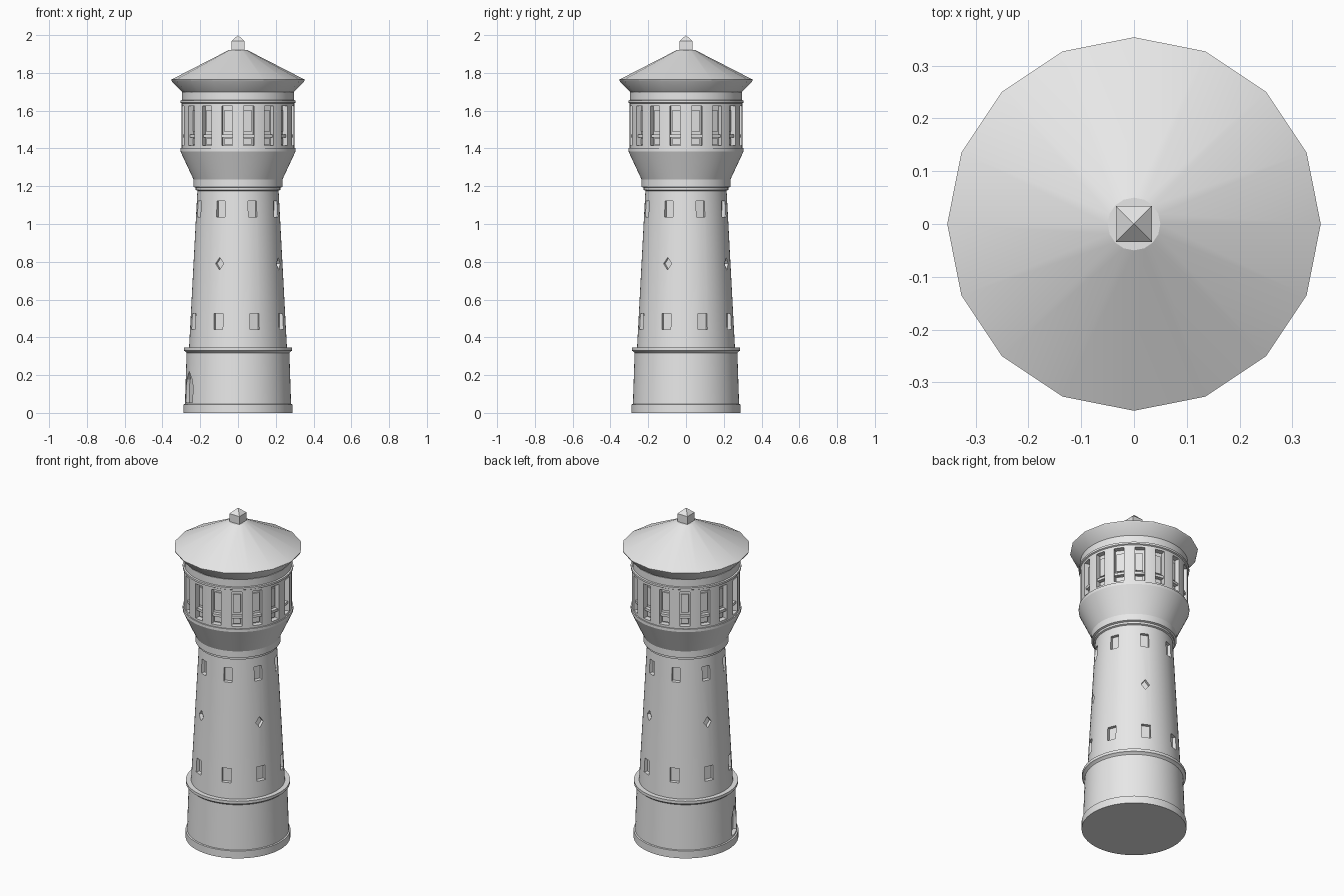
import bpy, bmesh, math
from mathutils import Vector

if "Cube" in bpy.data.objects:
    bpy.data.objects.remove(bpy.data.objects["Cube"])

stone = bpy.data.materials.new("grey stone")
stone.diffuse_color = (0.8, 0.8, 0.8, 1)
stone.use_nodes = True
stone.node_tree.nodes["Principled BSDF"].inputs["Base Color"].default_value = stone.diffuse_color


def make_object(name, bm, smooth=True):
    bmesh.ops.recalc_face_normals(bm, faces=bm.faces)
    mesh = bpy.data.meshes.new(name)
    bm.to_mesh(mesh)
    bm.free()
    mesh.materials.append(stone)
    ob = bpy.data.objects.new(name, mesh)
    bpy.context.collection.objects.link(ob)
    if smooth:
        shade(ob)
    return ob


def shade(ob):
    bpy.ops.object.select_all(action='DESELECT')
    ob.select_set(True)
    bpy.context.view_layer.objects.active = ob
    bpy.ops.object.shade_smooth_by_angle(angle=math.radians(20))


def revolve(profile, sides):
    """Closed solid of revolution from (radius, z) points."""
    bm = bmesh.new()
    rings = []
    for r, z in profile:
        rings.append([bm.verts.new((r * math.cos(math.tau * i / sides),
                                    r * math.sin(math.tau * i / sides), z))
                      for i in range(sides)])
    for a, b in zip(rings, rings[1:]):
        for i in range(sides):
            j = (i + 1) % sides
            bm.faces.new((a[i], a[j], b[j], b[i]))
    bm.faces.new(rings[0][::-1])
    bm.faces.new(rings[-1])
    return bm


def prism(bm, outline, degrees, r0, r1):
    """Extrude an upright (sideways, z) outline outwards from r0 to r1."""
    a = math.radians(degrees)
    out = Vector((math.cos(a), math.sin(a), 0))
    side = Vector((-math.sin(a), math.cos(a), 0))
    inner, outer = [[bm.verts.new(out * r + side * u + Vector((0, 0, z)))
                     for u, z in outline] for r in (r0, r1)]
    n = len(outline)
    bm.faces.new(inner[::-1])
    bm.faces.new(outer)
    for i in range(n):
        j = (i + 1) % n
        bm.faces.new((inner[i], inner[j], outer[j], outer[i]))


def rect(half, z0, z1):
    return [(-half, z0), (half, z0), (half, z1), (-half, z1)]


# Tower wall: plinth, base, shaft, collar, flare and drum
wall = make_object("tower_wall", revolve([
    (0.289, 0), (0.289, 0.045), (0.281, 0.047), (0.272, 0.318),
    (0.279, 0.325), (0.287, 0.330), (0.287, 0.347), (0.259, 0.347),
    (0.215, 1.176), (0.224, 1.180), (0.224, 1.192), (0.235, 1.196),
    (0.235, 1.235), (0.305, 1.385), (0.305, 1.402), (0.298, 1.402),
    (0.298, 1.638), (0.305, 1.642), (0.305, 1.654), (0.296, 1.656),
    (0.296, 1.700)], 64), smooth=False)

# Recesses for shaft windows, diamonds, door and drum windows
TURN = 20.5
bm = bmesh.new()
for k in range(8):
    az = TURN + 45 * k
    prism(bm, rect(0.024, 1.038, 1.123), az, 0.198, 0.30)
    prism(bm, rect(0.026, 0.442, 0.527), az, 0.230, 0.33)
for k in range(4):
    prism(bm, [(0, 0.757), (0.024, 0.79), (0, 0.823), (-0.024, 0.79)],
          TURN + 45 + 90 * k, 0.215, 0.33)
prism(bm, [(-0.05, 0.055), (0.05, 0.055), (0.05, 0.14), (0.038, 0.177), (0, 0.22),
           (-0.038, 0.177), (-0.05, 0.14)], 180 + TURN, 0.256, 0.33)
for k in range(16):
    prism(bm, rect(0.028, 1.415, 1.625), 11.25 + 22.5 * k, 0.266, 0.35)
cutter = make_object("opening_cutter", bm, smooth=False)
cutter.hide_render = True

cut = wall.modifiers.new("openings", 'BOOLEAN')
cut.operation = 'DIFFERENCE'
cut.solver = 'EXACT'
cut.object = cutter
bpy.context.view_layer.objects.active = wall
bpy.ops.object.modifier_apply(modifier=cut.name)
bpy.data.objects.remove(cutter)
shade(wall)

# Panes and transoms inside the drum windows
panes, transoms = bmesh.new(), bmesh.new()
for k in range(16):
    az = 11.25 + 22.5 * k
    prism(panes, rect(0.021, 1.490, 1.600), az, 0.262, 0.274)
    prism(panes, rect(0.021, 1.422, 1.452), az, 0.262, 0.274)
    prism(transoms, rect(0.0285, 1.459, 1.474), az, 0.262, 0.288)
make_object("drum_window_panes", panes, smooth=False)
make_object("drum_window_transoms", transoms, smooth=False)

# Sixteen-sided roof with sloped eaves
make_object("roof", revolve([(0.287, 1.690), (0.350, 1.755), (0.354, 1.764),
                             (0.050, 1.920)], 16))

# Square finial with a pyramid tip
bm = bmesh.new()
h = 0.034
low, high = [[bm.verts.new((x, y, z)) for x, y in
              ((-h, -h), (h, -h), (h, h), (-h, h))] for z in (1.91, 1.968)]
tip = bm.verts.new((0, 0, 2.0))
bm.faces.new(low[::-1])
for i in range(4):
    j = (i + 1) % 4
    bm.faces.new((low[i], low[j], high[j], high[i]))
    bm.faces.new((high[i], high[j], tip))
make_object("finial", bm, smooth=False)
